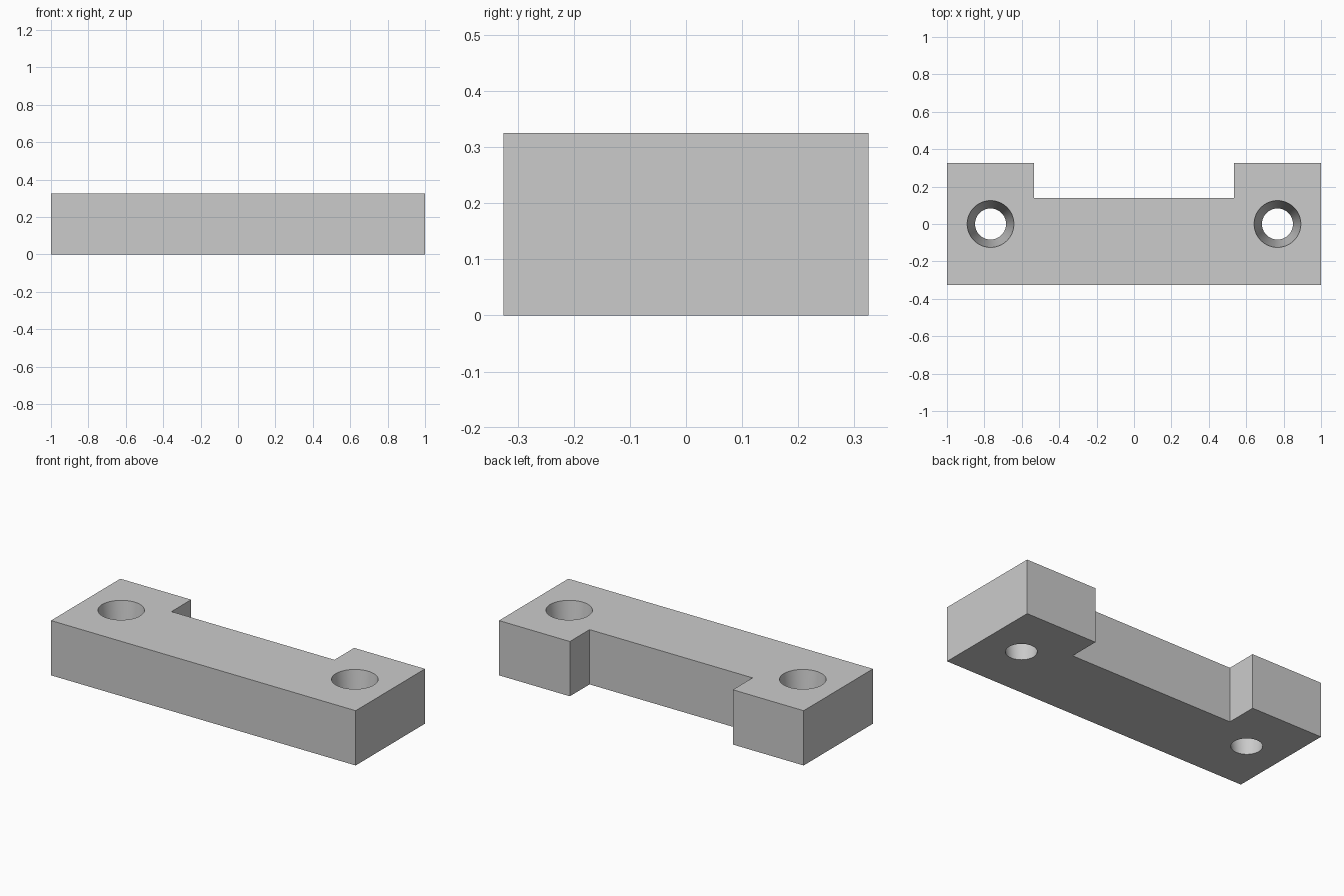
import bpy
import bmesh

default = bpy.data.objects.get("Cube")
if default:
    bpy.data.objects.remove(default, do_unlink=True)

HEIGHT = 0.325
HALF_DEPTH = 0.325
NOTCH_X, NOTCH_Y = 0.535, 0.14
HOLE_X = 0.767
TOP_RADIUS, BOTTOM_RADIUS = 0.125, 0.083

# Plain grey material
grey = bpy.data.materials.new("light_grey")
grey.use_nodes = True
colour = (0.6, 0.6, 0.6, 1)
grey.diffuse_color = colour
grey.node_tree.nodes["Principled BSDF"].inputs["Base Color"].default_value = colour

# Notched block: mirrored outline extruded upwards
right_half = [(1, -HALF_DEPTH), (1, HALF_DEPTH), (NOTCH_X, HALF_DEPTH), (NOTCH_X, NOTCH_Y)]
outline = right_half + [(-x, y) for x, y in reversed(right_half)]
bm = bmesh.new()
base = bm.faces.new([bm.verts.new((x, y, 0)) for x, y in outline])
extruded = bmesh.ops.extrude_face_region(bm, geom=[base])
top = [v for v in extruded["geom"] if isinstance(v, bmesh.types.BMVert)]
bmesh.ops.translate(bm, verts=top, vec=(0, 0, HEIGHT))
bmesh.ops.recalc_face_normals(bm, faces=bm.faces)
mesh = bpy.data.meshes.new("mounting_bracket")
bm.to_mesh(mesh)
bm.free()
mesh.materials.append(grey)
bracket = bpy.data.objects.new("mounting_bracket", mesh)
bpy.context.collection.objects.link(bracket)

# Tapered screw holes, wider at the top; cutters overshoot along the same slope
margin = 0.05
flare = (TOP_RADIUS - BOTTOM_RADIUS) / HEIGHT * margin
cutters = []
for side, name in ((1, "left"), (-1, "right")):
    bpy.ops.mesh.primitive_cone_add(
        vertices=64, radius1=BOTTOM_RADIUS - flare, radius2=TOP_RADIUS + flare,
        depth=HEIGHT + 2 * margin, location=(side * HOLE_X, 0, HEIGHT / 2))
    cutter = bpy.context.object
    cutter.name = name + "_hole_cutter"
    cutter.data.materials.append(grey)
    cutters.append(cutter)
    cut = bracket.modifiers.new(name + "_hole", 'BOOLEAN')
    cut.operation = 'DIFFERENCE'
    cut.solver = 'EXACT'
    cut.object = cutter

# Apply the cuts and remove the cutters
bpy.ops.object.select_all(action='DESELECT')
bpy.context.view_layer.objects.active = bracket
bracket.select_set(True)
for modifier in list(bracket.modifiers):
    bpy.ops.object.modifier_apply(modifier=modifier.name)
for cutter in cutters:
    bpy.data.objects.remove(cutter, do_unlink=True)
bpy.ops.object.shade_smooth_by_angle()
